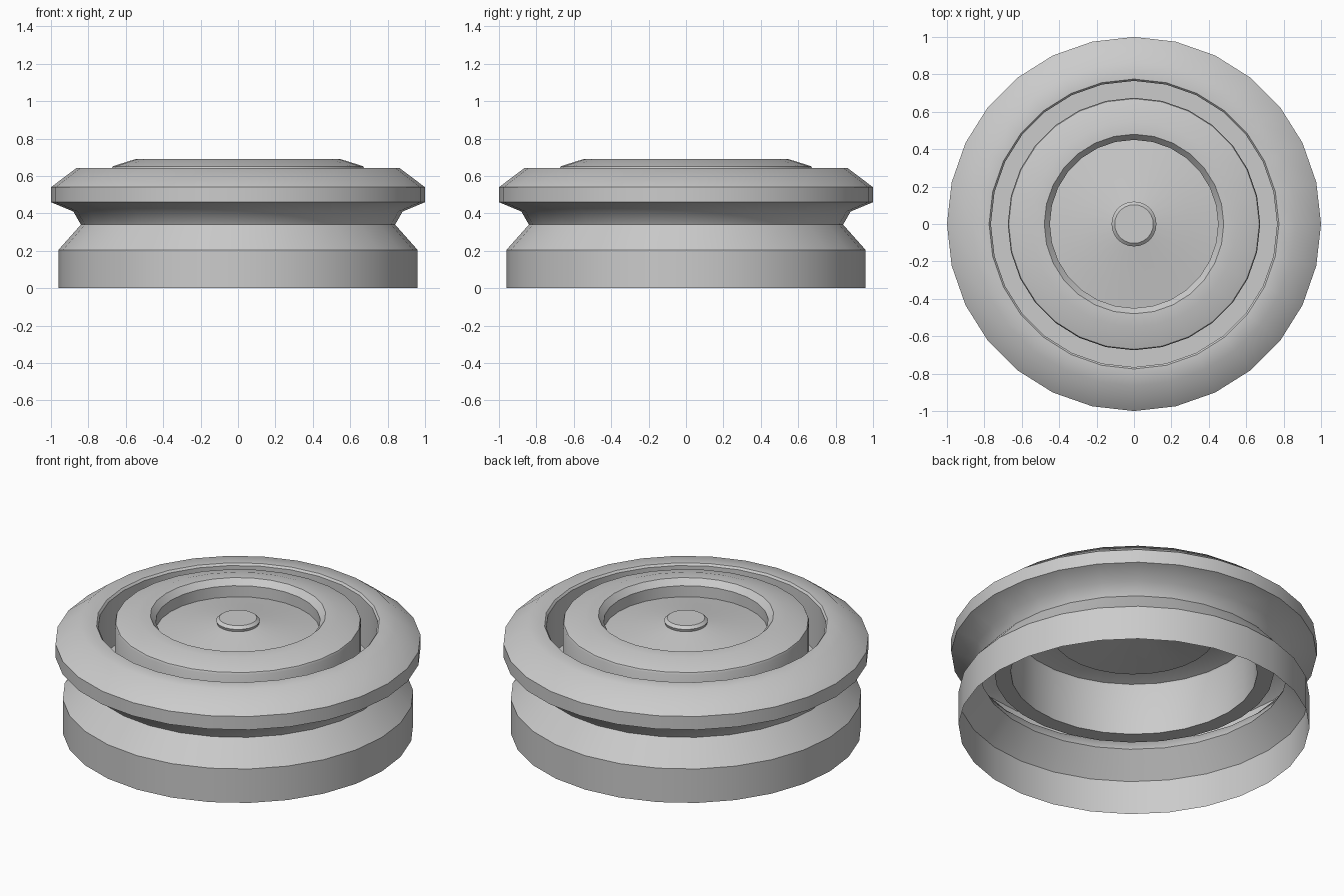
import bpy, bmesh, math

if "Cube" in bpy.data.objects:
    bpy.data.objects.remove(bpy.data.objects["Cube"])

SIDES = 28


def lathe(name, profile, cap=False):
    """Revolve an (r, z) profile about z; cap closes the last ring."""
    bm = bmesh.new()
    rings = []
    for r, z in profile:
        ring = []
        for j in range(SIDES):
            a = 2 * math.pi * j / SIDES
            ring.append(bm.verts.new((r * math.cos(a), r * math.sin(a), z)))
        rings.append(ring)
    for lo, hi in zip(rings, rings[1:]):
        for j in range(SIDES):
            k = (j + 1) % SIDES
            bm.faces.new((lo[j], lo[k], hi[k], hi[j]))
    if cap:
        bm.faces.new(rings[-1])
    mesh = bpy.data.meshes.new(name)
    bm.to_mesh(mesh)
    bm.free()
    obj = bpy.data.objects.new(name, mesh)
    bpy.context.collection.objects.link(obj)
    bpy.ops.object.select_all(action='DESELECT')
    obj.select_set(True)
    bpy.context.view_layer.objects.active = obj
    bpy.ops.object.shade_smooth_by_angle(angle=math.radians(38))
    return obj


# Open-bottomed skirt, waist and flared outer rim
lathe("outer_shell", [(0.96, 0), (0.96, 0.205), (0.84, 0.34), (0.88, 0.41),
                      (1.0, 0.46), (1.0, 0.54), (0.865, 0.642), (0.775, 0.642)])

# Deep groove between the rim and the central plug
lathe("groove", [(0.775, 0.642), (0.765, 0.63), (0.765, 0.34),
                 (0.675, 0.34), (0.675, 0.64), (0.67, 0.652)])

# Raised plug top with a recessed, gently domed floor
lathe("plug_top", [(0.67, 0.652), (0.55, 0.69), (0.48, 0.69), (0.45, 0.655),
                   (0.45, 0.588), (0.30, 0.61), (0.115, 0.64)])

# Small centre button
lathe("centre_button", [(0.115, 0.64), (0.12, 0.656), (0.103, 0.671)], cap=True)
